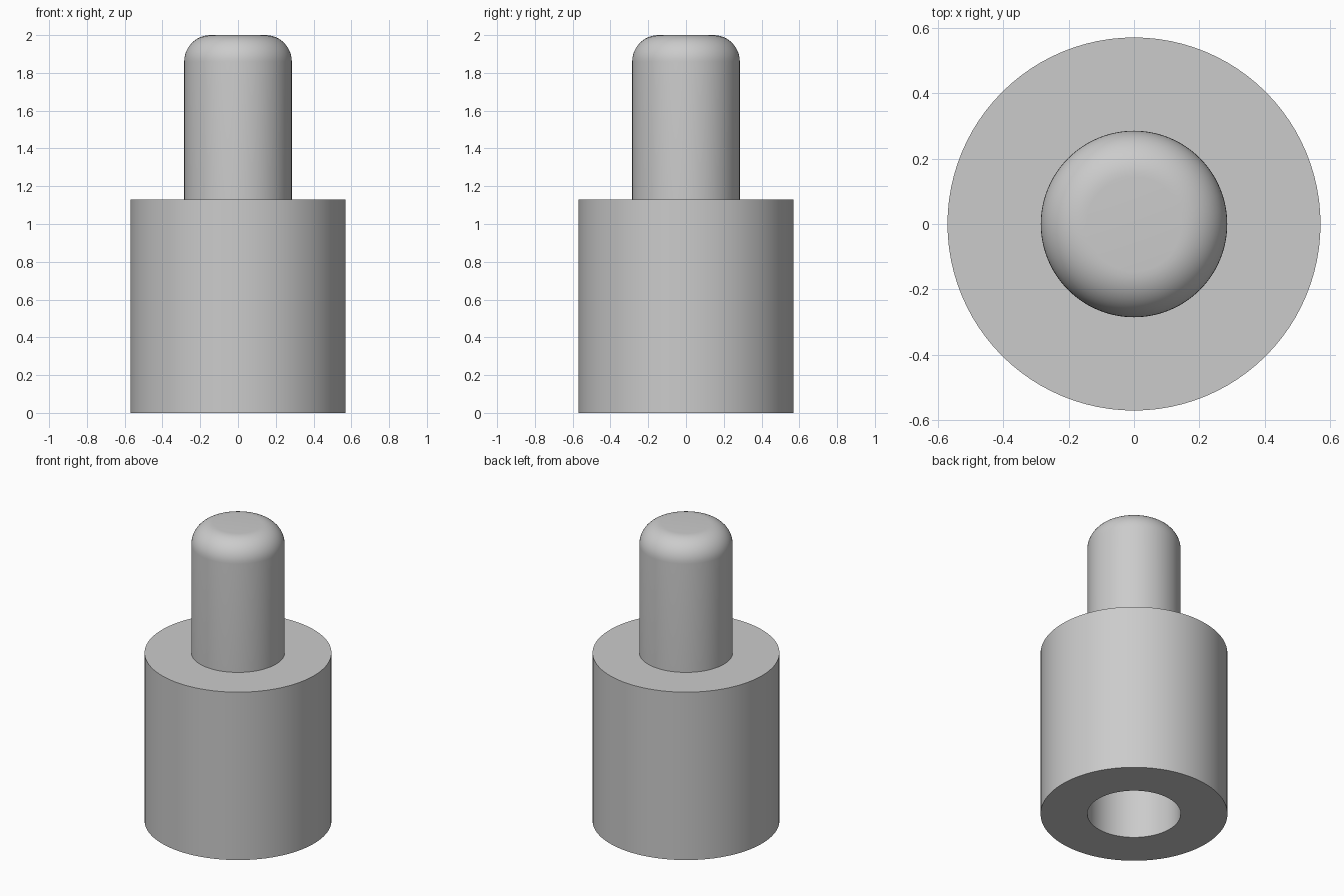
import bpy
import bmesh
import math

cube = bpy.data.objects.get("Cube")
if cube:
    bpy.data.objects.remove(cube, do_unlink=True)

BODY_R, PIN_R, SHOULDER, TOP = 0.57, 0.285, 1.13, 2.0
FILLET, HOLE_DEPTH, SEGMENTS = 0.14, 0.86, 96

grey = bpy.data.materials.new("light grey")
grey.use_nodes = True
colour = (0.6, 0.6, 0.6, 1)
grey.diffuse_color = colour
grey.node_tree.nodes["Principled BSDF"].inputs["Base Color"].default_value = colour

# Half section: blind socket, bottom ring, body wall, shoulder, pin
profile = [(0, HOLE_DEPTH), (PIN_R, HOLE_DEPTH), (PIN_R, 0),
           (BODY_R, 0), (BODY_R, SHOULDER), (PIN_R, SHOULDER)]
# Rounded pin tip
for i in range(13):
    a = math.pi / 2 * i / 12
    profile.append((PIN_R - FILLET + FILLET * math.cos(a),
                    TOP - FILLET + FILLET * math.sin(a)))
profile.append((0, TOP))

# Revolve the section about z
bm = bmesh.new()
verts = [bm.verts.new((r, 0, z)) for r, z in profile]
edges = [bm.edges.new(pair) for pair in zip(verts, verts[1:])]
bmesh.ops.spin(bm, geom=verts + edges, cent=(0, 0, 0), axis=(0, 0, 1),
               angle=math.tau, steps=SEGMENTS, use_duplicate=False)
bmesh.ops.remove_doubles(bm, verts=bm.verts, dist=0.0001)
bmesh.ops.recalc_face_normals(bm, faces=bm.faces)

mesh = bpy.data.meshes.new("socketed_pin")
bm.to_mesh(mesh)
bm.free()
mesh.materials.append(grey)
pin = bpy.data.objects.new("socketed_pin", mesh)
bpy.context.collection.objects.link(pin)

# Smooth walls with crisp rims
bpy.ops.object.select_all(action="DESELECT")
pin.select_set(True)
bpy.context.view_layer.objects.active = pin
bpy.ops.object.shade_smooth_by_angle(angle=math.radians(30))
